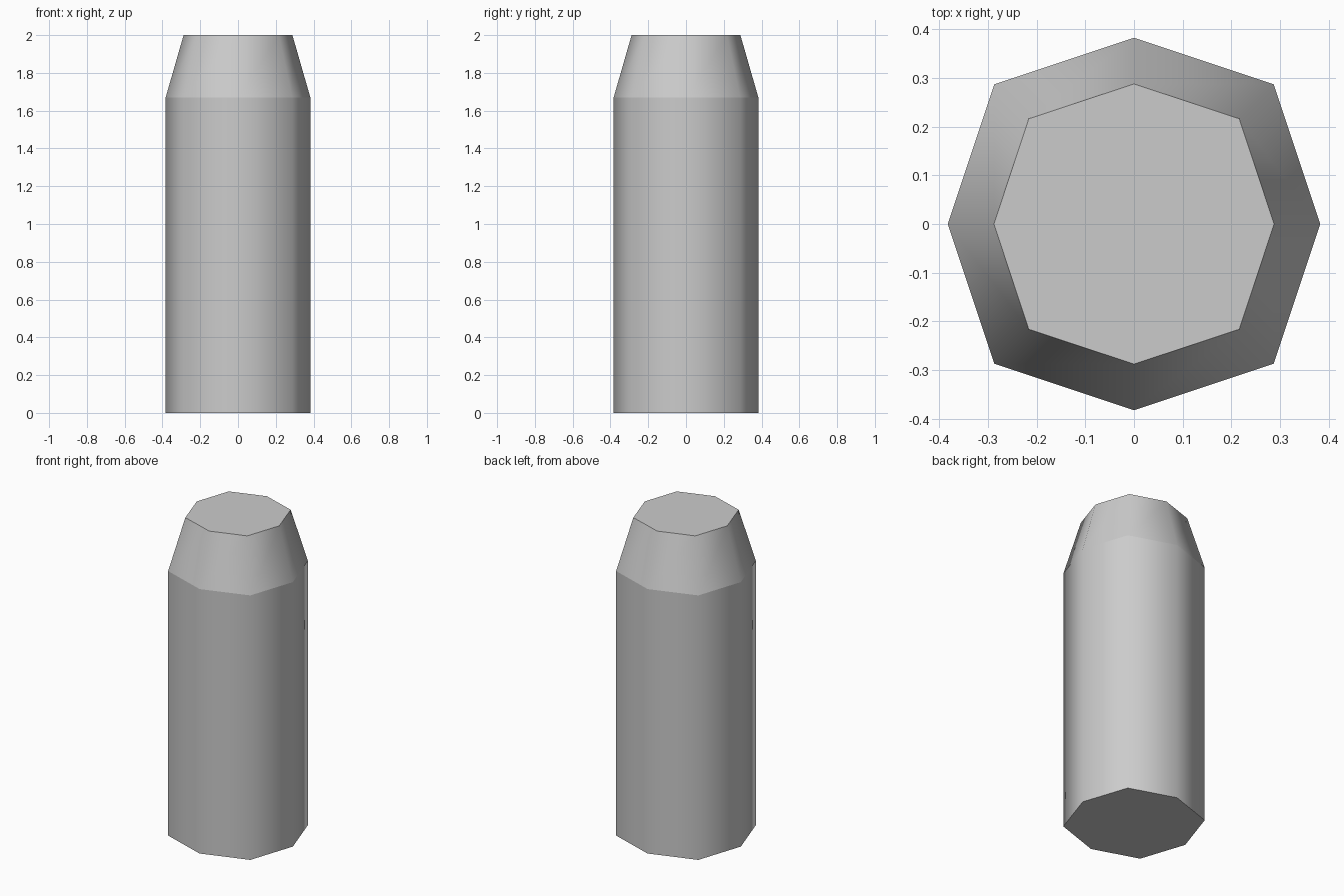
import bpy, bmesh, math

cube = bpy.data.objects.get("Cube")
if cube:
    bpy.data.objects.remove(cube, do_unlink=True)

# Single plain grey
grey = bpy.data.materials.new("plain_grey")
grey.use_nodes = True
colour = (0.6, 0.6, 0.6, 1)
grey.diffuse_color = colour
grey.node_tree.nodes["Principled BSDF"].inputs["Base Color"].default_value = colour

SIDES = 8
# Each ring: height, reach along the axes, reach of the diagonal corners
RINGS = [(0, 0.383, 0.406), (1.67, 0.383, 0.406), (2, 0.288, 0.306)]


def add_ring(bm, z, axis_r, diagonal_r):
    ring = []
    for i in range(SIDES):
        a = math.tau * i / SIDES
        r = diagonal_r if i % 2 else axis_r
        ring.append(bm.verts.new((r * math.cos(a), r * math.sin(a), z)))
    return ring


# Octagonal post with a tapered top
bm = bmesh.new()
rings = [add_ring(bm, *r) for r in RINGS]
for low, high in zip(rings, rings[1:]):
    for i in range(SIDES):
        j = (i + 1) % SIDES
        bm.faces.new((low[i], low[j], high[j], high[i])).smooth = True
bm.faces.new(rings[0][::-1])
bm.faces.new(rings[-1])

# Smooth around the sides, crisp at every horizontal ring
for e in bm.edges:
    e.smooth = abs(e.verts[0].co.z - e.verts[1].co.z) > 0.01

mesh = bpy.data.meshes.new("tapered_post")
bm.to_mesh(mesh)
bm.free()
mesh.materials.append(grey)
post = bpy.data.objects.new("tapered_post", mesh)
bpy.context.collection.objects.link(post)
